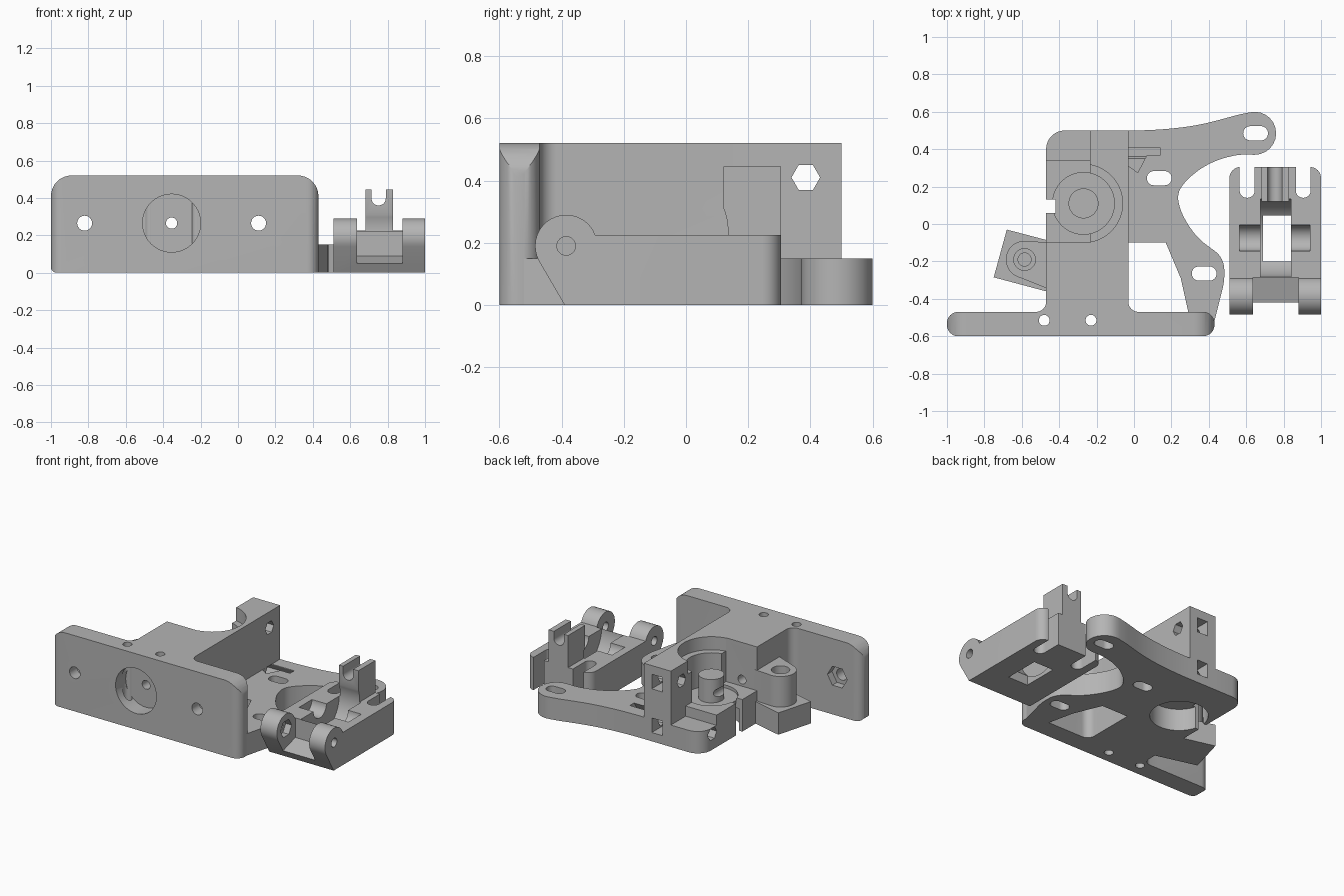
import bpy, bmesh, math
from mathutils import Vector

if "Cube" in bpy.data.objects:
    bpy.data.objects.remove(bpy.data.objects["Cube"], do_unlink=True)

grey = bpy.data.materials.new("plain_grey")
grey.use_nodes = True
grey.diffuse_color = (0.46, 0.46, 0.46, 1)
grey.node_tree.nodes["Principled BSDF"].inputs["Base Color"].default_value = grey.diffuse_color


def outline(points):
    """Polygon whose corners (u, v, cut) are rounded with circular arcs."""
    result, n = [], len(points)
    for i, p in enumerate(points):
        c = Vector(p[:2])
        if len(p) < 3:
            result.append(c)
            continue
        a = Vector(points[i - 1][:2]) - c
        b = Vector(points[(i + 1) % n][:2]) - c
        d = min(p[2], a.length * 0.49, b.length * 0.49)
        w = math.sin(a.angle(b) / 2)
        a, b = c + a.normalized() * d, c + b.normalized() * d
        for k in range(9):
            t = k / 8
            f, g, h = (1 - t) ** 2, 2 * t * (1 - t) * w, t * t
            result.append((a * f + c * g + b * h) / (f + g + h))
    return result


def ring(u, v, r, sides=48, turn=0):
    return [(u + r * math.cos(turn + math.tau * k / sides),
             v + r * math.sin(turn + math.tau * k / sides)) for k in range(sides)]


def rect(u0, u1, v0, v1):
    return [(u0, v0), (u1, v0), (u1, v1), (u0, v1)]


def prism(name, points, lo, hi, axis="z"):
    """Extrude a profile along an axis: z uses (x, y), y uses (x, z), x uses (y, z)."""
    place = {"z": lambda u, v, w: (u, v, w),
             "y": lambda u, v, w: (u, w, v),
             "x": lambda u, v, w: (w, u, v)}[axis]
    bm = bmesh.new()
    face = bm.faces.new([bm.verts.new(place(p[0], p[1], lo)) for p in points])
    ext = bmesh.ops.extrude_face_region(bm, geom=[face])
    shift = Vector(place(0, 0, hi - lo))
    bmesh.ops.translate(bm, vec=shift, verts=[g for g in ext["geom"] if isinstance(g, bmesh.types.BMVert)])
    bmesh.ops.recalc_face_normals(bm, faces=bm.faces)
    mesh = bpy.data.meshes.new(name)
    bm.to_mesh(mesh)
    bm.free()
    mesh.materials.append(grey)
    obj = bpy.data.objects.new(name, mesh)
    bpy.context.collection.objects.link(obj)
    return obj


def combine(obj, other, operation):
    mod = obj.modifiers.new("combine", "BOOLEAN")
    mod.operation, mod.solver, mod.object = operation, "EXACT", other
    bpy.context.view_layer.objects.active = obj
    bpy.ops.object.modifier_apply(modifier=mod.name)
    bpy.data.objects.remove(other, do_unlink=True)


def add(obj, points, lo, hi, axis="z"):
    combine(obj, prism("addition", points, lo, hi, axis), "UNION")


def cut(obj, points, lo, hi, axis="z"):
    combine(obj, prism("cutter", points, lo, hi, axis), "DIFFERENCE")


def finish(obj):
    bpy.ops.object.select_all(action="DESELECT")
    obj.select_set(True)
    bpy.context.view_layer.objects.active = obj
    bpy.ops.object.shade_smooth_by_angle(angle=math.radians(30))


# Base plate with curved motor arms
arm_tip = [(0.645 + 0.115 * math.cos(math.radians(t)), 0.485 + 0.115 * math.sin(math.radians(t)))
           for t in range(105, -91, -15)]
arm = [(-0.47, -0.5), (-0.47, 0.5, 0.1), (0.1, 0.5, 0.2), (0.34, 0.525, 0.2), (0.56, 0.585, 0.2)]
arm += arm_tip
arm += [(0.56, 0.372, 0.05), (0.45, 0.345, 0.05), (0.36, 0.3, 0.05), (0.28, 0.235, 0.05),
        (0.23, 0.165, 0.05), (0.245, 0.08, 0.05), (0.285, 0, 0.05), (0.345, -0.08, 0.05),
        (0.48, -0.18, 0.1), (0.485, -0.3, 0.05), (0.43, -0.52)]
bracket = prism("extruder_bracket", outline(arm), 0, 0.15)
window = [(-0.03, -0.1), (0.17, -0.1), (0.25, -0.29), (0.29, -0.47), (0.29, -0.49), (-0.03, -0.49)]
cut(bracket, window, -0.1, 0.3)
for x, y in ((0.65, 0.485), (0.135, 0.245), (0.375, -0.265)):
    slot = outline([p + (0.037,) for p in rect(x - 0.066, x + 0.066, y - 0.038, y + 0.038)])
    cut(bracket, slot, -0.1, 0.3)

# Front mounting plate, rounded in both elevation and plan
plate = prism("front_plate", outline([(-1, 0, 0.03), (0.43, 0), (0.43, 0.52, 0.11), (-1, 0.52, 0.11)]),
              -0.6, -0.47, "y")
plan = outline([p + (0.06,) for p in rect(-1, 0.43, -0.6, -0.47)])
combine(plate, prism("plan", plan, -0.1, 0.6), "INTERSECT")
combine(bracket, plate, "UNION")

# Tall body with filleted roots, and the low step beside it
body = [(-0.58, -0.5), (-0.58, -0.47), (-0.47, -0.47, 0.1), (-0.47, -0.1), (-0.235, -0.1), (-0.235, 0.5),
        (-0.03, 0.5), (-0.03, -0.47, 0.1), (0.08, -0.47), (0.08, -0.5)]
add(bracket, outline(body), 0, 0.52)
add(bracket, rect(-0.47, -0.2, -0.15, 0.34), 0, 0.22)

# Side boss on a tilted square foot
add(bracket, [(-0.68, -0.03), (-0.44, -0.093), (-0.44, -0.368), (-0.75, -0.285)], 0, 0.15)
add(bracket, ring(-0.585, -0.19, 0.1), 0.05, 0.36)
add(bracket, [(-0.585, -0.09), (-0.44, -0.1), (-0.44, -0.355), (-0.635, -0.277)], 0.05, 0.36)
cut(bracket, ring(-0.585, -0.19, 0.058), 0.29, 0.5)
cut(bracket, ring(-0.585, -0.19, 0.035), 0.1, 0.5)

# Stepped gear cavity, bearing seat below, and centre post
hub = (-0.27, 0.11)
cut(bracket, ring(*hub, 0.209, 64), 0.43, 0.7)
cut(bracket, ring(*hub, 0.165, 64), 0.2, 0.7)
cut(bracket, ring(*hub, 0.18, 64), -0.1, 0.15)
cut(bracket, rect(-0.5, -0.42, 0.06, 0.13), -0.1, 0.3)
add(bracket, ring(*hub, 0.08), 0.17, 0.36)

# Front recess, filament hole, screw holes and nut traps
cut(bracket, ring(-0.355, 0.265, 0.155, 64), -0.7, -0.49, "y")
cut(bracket, ring(-0.355, 0.265, 0.03, 24), -0.7, 0.6, "y")
for x in (-0.82, 0.11):
    cut(bracket, ring(x, 0.265, 0.04, 24), -0.7, -0.4, "y")
    cut(bracket, ring(x, 0.265, 0.075, 6), -0.52, -0.4, "y")
for x in (-0.48, -0.23):
    cut(bracket, ring(x, -0.515, 0.029, 24), -0.1, 0.7)

# Tension screw channels and their back pockets
for z, reach in ((0.41, 0.05), (0.11, 0.14)):
    cut(bracket, ring(0.385, z, 0.046, 6), -0.5, reach, "x")
    cut(bracket, rect(-0.17, -0.09, 0.34, 0.6), z - 0.05, z + 0.05)
cut(bracket, rect(-0.029, 0.14, 0.365, 0.41), 0.09, 0.2)
cut(bracket, [(-0.029, 0.31), (0.02, 0.275), (0.07, 0.37), (-0.029, 0.37)], 0.09, 0.2)
finish(bracket)

# Idler arm: side profile with a hinge barrel at the front
barrel = [(-0.385 + 0.1 * math.cos(math.radians(t)), 0.19 + 0.1 * math.sin(math.radians(t)))
          for t in range(20, 211, 10)]
idler = prism("idler_arm", [(0.305, 0), (0.305, 0.225)] + barrel + [(-0.39, 0)], 0.51, 1.0, "x")
rounded = outline([(0.51, -0.6), (1, -0.6), (1, 0.305, 0.06), (0.51, 0.305, 0.06)])
combine(idler, prism("plan", rounded, -0.1, 0.6), "INTERSECT")
cut(idler, [(-0.6, -0.02), (-0.42, 0.05), (-0.285, 0.09), (-0.285, 0.4), (-0.6, 0.4)], 0.635, 0.88, "x")

# Forked post at the back
add(idler, rect(0.682, 0.83, 0.12, 0.305), 0.1, 0.445)
fork = outline([(0.714, 0.36, 0.037), (0.79, 0.36, 0.037), (0.79, 0.6), (0.714, 0.6)])
cut(idler, fork, 0, 0.5, "y")

# Bearing pocket, axle groove, spring slots and hinge hole
cut(idler, rect(0.69, 0.84, -0.2, 0.045), -0.1, 0.4)
cut(idler, ring(-0.075, 0.235, 0.21, 64), 0.675, 0.84, "x")
cut(idler, ring(-0.075, 0.225, 0.07), 0.565, 0.94, "x")
for x in (0.605, 0.905):
    notch = outline([(x - 0.04, 0.14, 0.039), (x + 0.04, 0.14, 0.039), (x + 0.04, 0.5), (x - 0.04, 0.5)])
    cut(idler, notch, -0.1, 0.4)
cut(idler, ring(-0.385, 0.19, 0.03, 24), 0.4, 1.1, "x")
cut(idler, ring(-0.385, 0.19, 0.06, 6), 0.59, 0.7, "x")
finish(idler)
